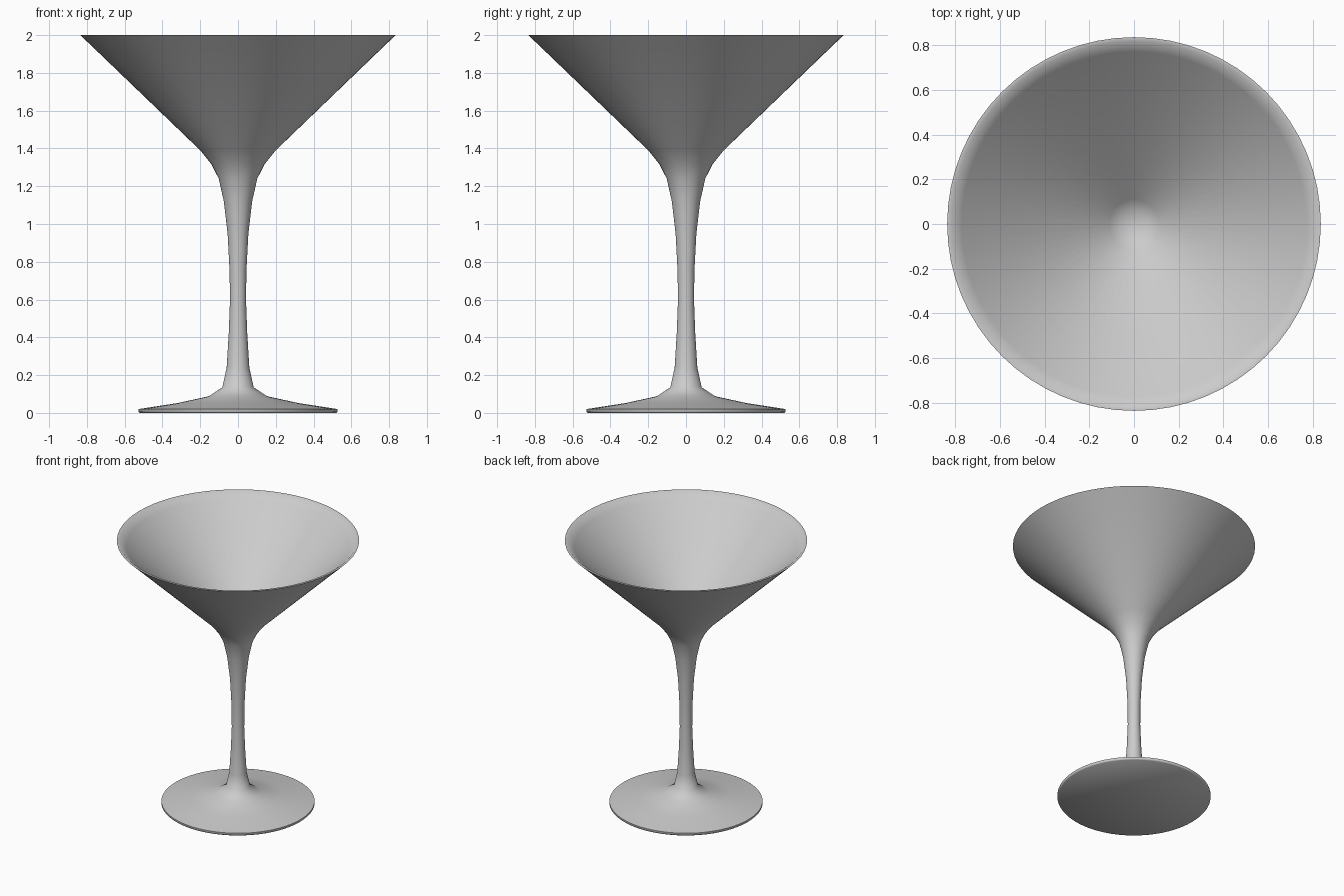
import bpy, bmesh, math

if "Cube" in bpy.data.objects:
    bpy.data.objects.remove(bpy.data.objects["Cube"])

SEGMENTS = 64

# Radius / height profile, from the underside centre, up the outside, into the bowl
profile = [
    (0, 0), (0.522, 0), (0.528, 0.006), (0.528, 0.02),            # foot
    (0.32, 0.052), (0.155, 0.088), (0.083, 0.135),
    (0.06, 0.24), (0.049, 0.42), (0.043, 0.58), (0.044, 0.74),    # stem
    (0.055, 0.95), (0.075, 1.12), (0.102, 1.24),
    (0.14, 1.315), (0.20, 1.39), (0.772, 1.94), (0.835, 2.0),     # outer bowl
    (0.817, 2.0), (0.77, 1.958), (0.11, 1.337), (0.06, 1.305), (0, 1.30),  # inner bowl
]

bm = bmesh.new()
verts = [bm.verts.new((r, 0, z)) for r, z in profile]
edges = [bm.edges.new(pair) for pair in zip(verts, verts[1:])]
bmesh.ops.spin(bm, geom=verts + edges, cent=(0, 0, 0), axis=(0, 0, 1),
               angle=math.tau, steps=SEGMENTS, use_duplicate=False)
bmesh.ops.remove_doubles(bm, verts=bm.verts, dist=0.0001)
bmesh.ops.recalc_face_normals(bm, faces=bm.faces)

mesh = bpy.data.meshes.new("cocktail_glass")
bm.to_mesh(mesh)
bm.free()
glass = bpy.data.objects.new("cocktail_glass", mesh)
bpy.context.collection.objects.link(glass)

# Smooth body with crisp foot edge and rim
bpy.context.view_layer.objects.active = glass
glass.select_set(True)
bpy.ops.object.shade_smooth_by_angle(angle=math.radians(60))
